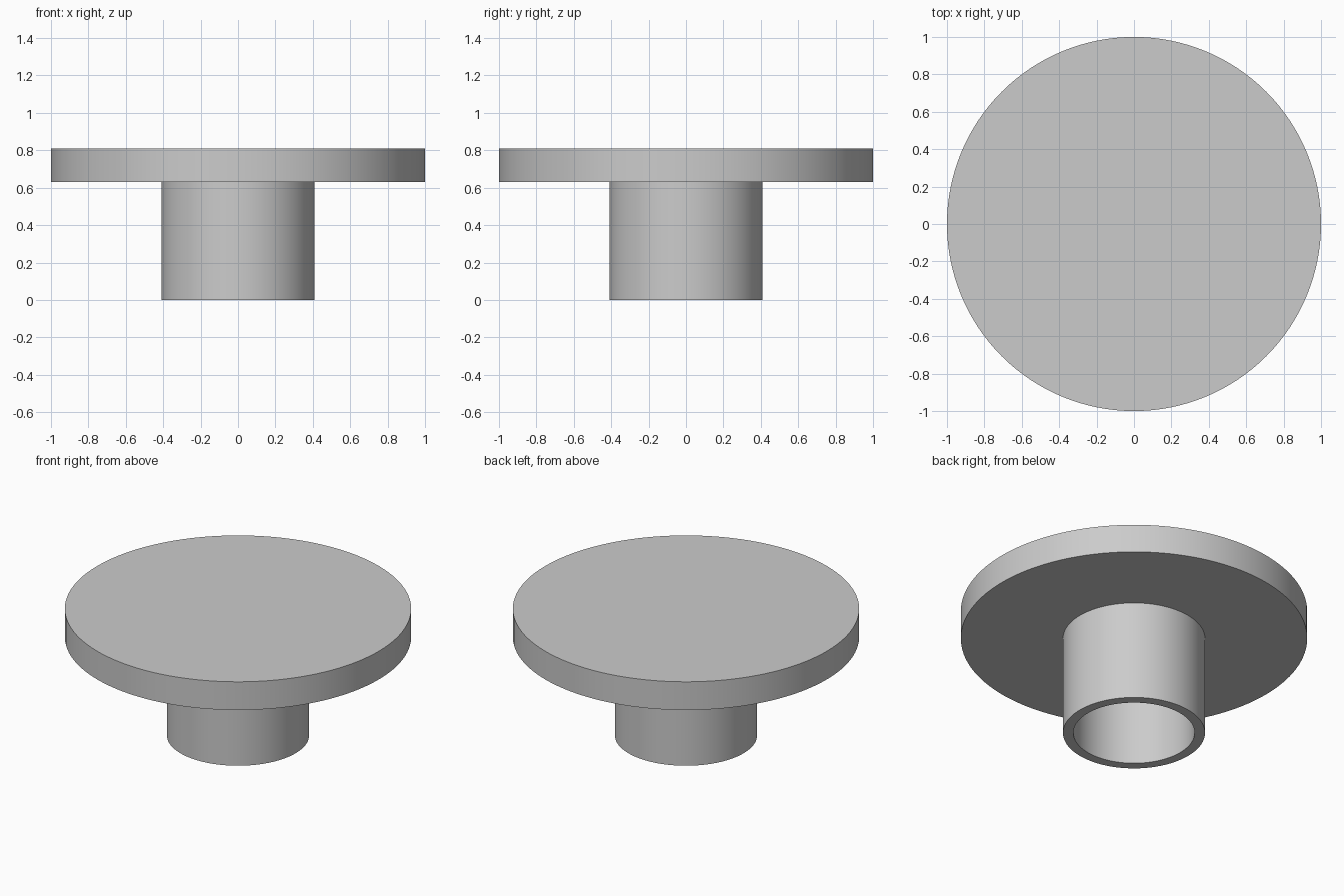
import bpy
import bmesh
import math

SEGMENTS = 128
DISC_RADIUS, STEM_RADIUS, BORE_RADIUS = 1.0, 0.41, 0.35
TOP, UNDERSIDE = 0.81, 0.63

cube = bpy.data.objects.get("Cube")
if cube:
    bpy.data.objects.remove(cube, do_unlink=True)


def make_material(name, colour):
    mat = bpy.data.materials.new(name)
    mat.use_nodes = True
    mat.diffuse_color = colour
    mat.node_tree.nodes["Principled BSDF"].inputs["Base Color"].default_value = colour
    return mat


def lathe(name, profile, mat):
    """Revolve an (r, z) profile about the z axis; ends on the axis become flat caps."""
    bm = bmesh.new()
    verts = [bm.verts.new((r, 0, z)) for r, z in profile]
    edges = [bm.edges.new(pair) for pair in zip(verts, verts[1:])]
    bmesh.ops.spin(bm, geom=verts + edges, axis=(0, 0, 1), cent=(0, 0, 0),
                   angle=math.tau, steps=SEGMENTS)
    bmesh.ops.remove_doubles(bm, verts=bm.verts[:], dist=0.0001)
    # Merge the fans at the axis into single flat caps
    poles = [v for v in bm.verts if v.co.xy.length < 0.0001]
    bmesh.ops.dissolve_verts(bm, verts=poles)
    bmesh.ops.recalc_face_normals(bm, faces=bm.faces[:])
    mesh = bpy.data.meshes.new(name)
    bm.to_mesh(mesh)
    bm.free()
    mesh.materials.append(mat)
    obj = bpy.data.objects.new(name, mesh)
    bpy.context.collection.objects.link(obj)
    bpy.ops.object.select_all(action='DESELECT')
    obj.select_set(True)
    bpy.context.view_layer.objects.active = obj
    bpy.ops.object.shade_smooth_by_angle(angle=math.radians(30))
    return obj


grey = make_material("plain grey", (0.6, 0.6, 0.6, 1))

# Round disc with a hollow stem below, one continuous solid
lathe("disc_with_hollow_stem", [
    (0, TOP), (DISC_RADIUS, TOP), (DISC_RADIUS, UNDERSIDE),
    (STEM_RADIUS, UNDERSIDE), (STEM_RADIUS, 0),
    (BORE_RADIUS, 0), (BORE_RADIUS, UNDERSIDE), (0, UNDERSIDE),
], grey)
